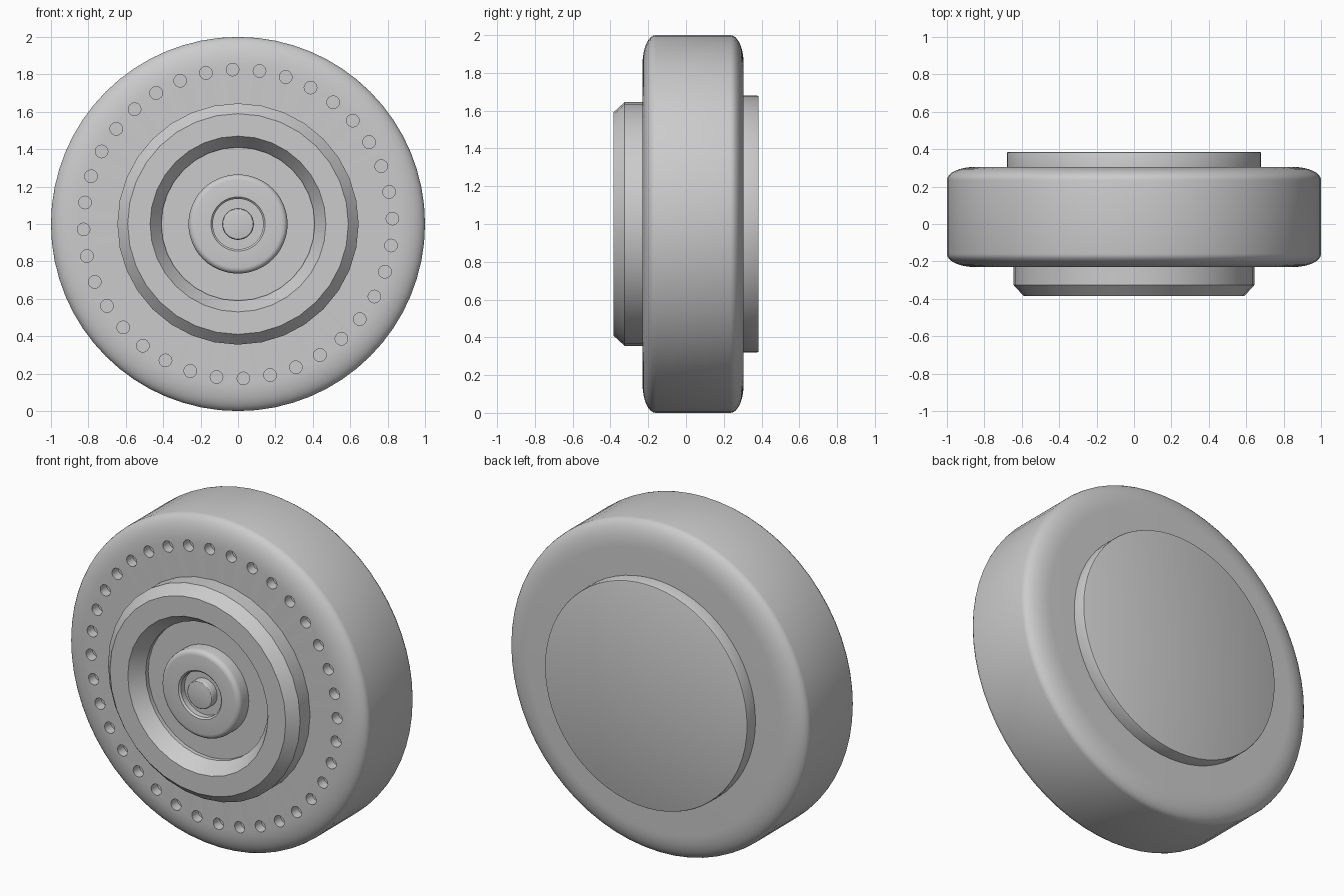
import bpy, bmesh, math
from mathutils import Matrix, Vector

cube = bpy.data.objects.get("Cube")
if cube:
    bpy.data.objects.remove(cube)

grey = bpy.data.materials.new("plain_grey")
grey.use_nodes = True
grey.diffuse_color = (0.6, 0.6, 0.6, 1)
grey.node_tree.nodes["Principled BSDF"].inputs["Base Color"].default_value = grey.diffuse_color


def lathe(name, profile, segments):
    """Spin (radius, y) points about the wheel axle at z = 1."""
    bm = bmesh.new()
    rings = []
    for r, y in profile:
        if r == 0:
            rings.append([bm.verts.new((0, y, 1))] * segments)
        else:
            angles = [math.tau * i / segments for i in range(segments)]
            rings.append([bm.verts.new((r * math.cos(a), y, 1 + r * math.sin(a))) for a in angles])
    for a, b in zip(rings, rings[1:]):
        for i in range(segments):
            j = (i + 1) % segments
            bm.faces.new(list(dict.fromkeys((a[i], a[j], b[j], b[i]))))
    bmesh.ops.recalc_face_normals(bm, faces=bm.faces)
    return finish(name, bm)


def finish(name, bm):
    mesh = bpy.data.meshes.new(name)
    bm.to_mesh(mesh)
    bm.free()
    mesh.materials.append(grey)
    obj = bpy.data.objects.new(name, mesh)
    bpy.context.collection.objects.link(obj)
    return obj


def smooth(obj, degrees=30):
    bpy.ops.object.select_all(action='DESELECT')
    obj.select_set(True)
    bpy.context.view_layer.objects.active = obj
    bpy.ops.object.shade_smooth_by_angle(angle=math.radians(degrees))


def corner(r, y, dr, dy, steps=8):
    """Elliptical shoulder from the flat face out to the rim."""
    arc = [math.pi / 2 * i / steps for i in range(steps + 1)]
    return [(r - dr + dr * math.sin(t), y - dy + dy * math.cos(t)) for t in arc]


# Wheel body with rounded shoulders
front = corner(1, -0.23, 0.15, -0.07)
back = corner(1, 0.305, 0.15, 0.07)
body = lathe("wheel_body", [(0, -0.23)] + front + back[::-1] + [(0, 0.305)], 64)

# Ring of drilled holes in the front face
bm = bmesh.new()
for i in range(36):
    a = math.radians(2 + 10 * i)
    place = Matrix.Translation(Vector((0.826 * math.cos(a), -0.22, 1 + 0.826 * math.sin(a))))
    bmesh.ops.create_cone(bm, cap_ends=True, segments=16, radius1=0.034, radius2=0.034,
                          depth=0.1, matrix=place @ Matrix.Rotation(math.pi / 2, 4, 'X'))
drills = finish("hole_cutter", bm)
cut = body.modifiers.new("holes", 'BOOLEAN')
cut.operation = 'DIFFERENCE'
cut.solver = 'EXACT'
cut.object = drills
bpy.context.view_layer.objects.active = body
bpy.ops.object.modifier_apply(modifier=cut.name)
bpy.data.objects.remove(drills)
smooth(body)

# Front hub: chamfered ring around a recessed floor
hub = lathe("front_hub", [(0, -0.2), (0.645, -0.2), (0.645, -0.325), (0.59, -0.385), (0.47, -0.385),
                          (0.41, -0.30), (0.41, -0.275), (0, -0.275)], 32)
smooth(hub, 20)

# Rounded boss with a well, and the pin inside it
boss_edge = corner(0.265, -0.365, 0.03, -0.03, 4)
boss = lathe("centre_boss", [(0, -0.26), (0.265, -0.26)] + boss_edge[::-1]
             + [(0.145, -0.365), (0.135, -0.355), (0.135, -0.32), (0, -0.32)], 48)
smooth(boss)
pin = lathe("centre_pin", [(0, -0.3), (0.085, -0.3)] + corner(0.085, -0.37, 0.01, -0.01, 3)[::-1]
            + [(0, -0.37)], 32)
smooth(pin)

# Back plate with a slim edge bevel
plate = lathe("back_plate", [(0, 0.29), (0.68, 0.29)] + corner(0.68, 0.385, 0.008, 0.008, 2)[::-1]
              + [(0, 0.385)], 64)
smooth(plate)
